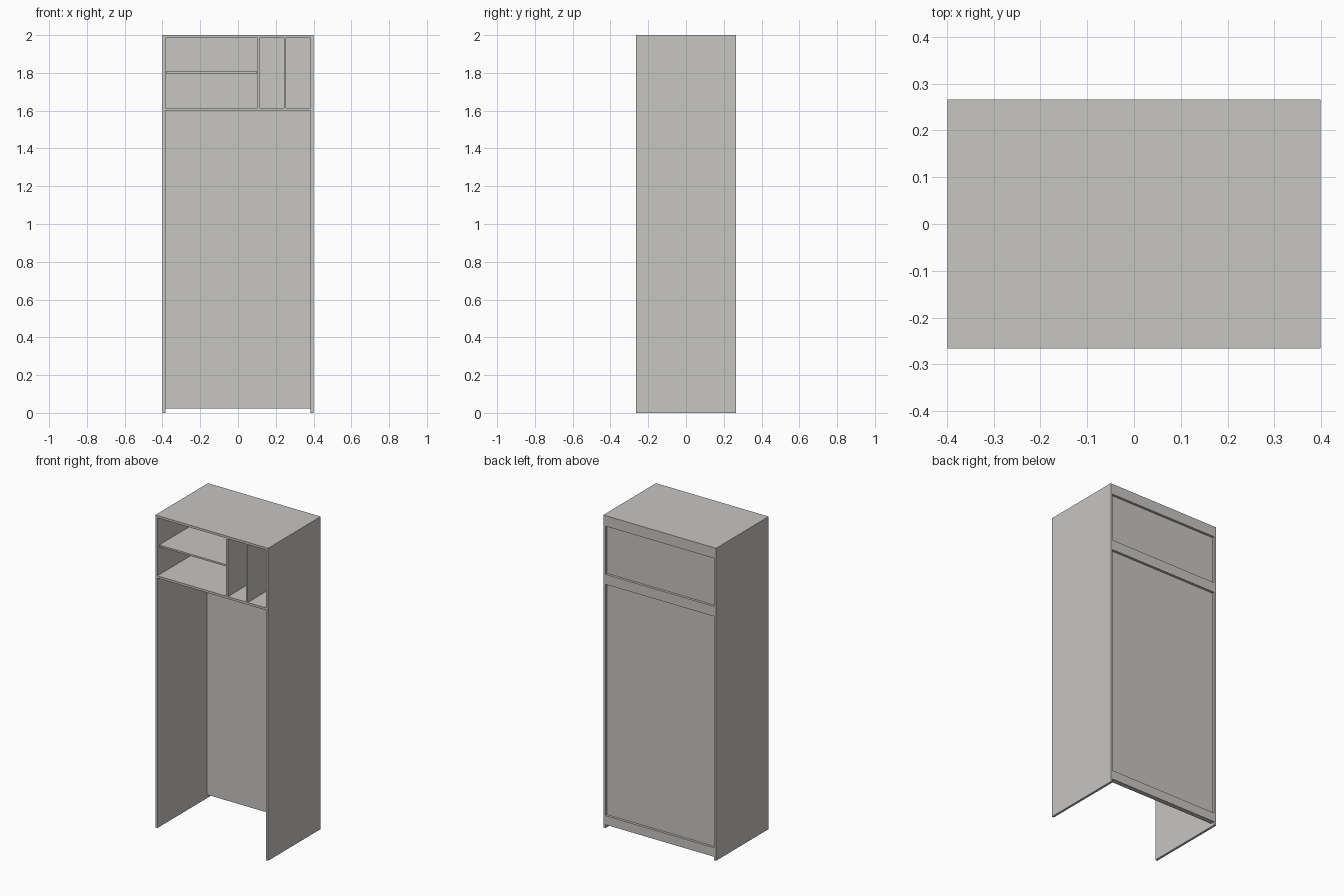
import bpy
import bmesh

if "Cube" in bpy.data.objects:
    bpy.data.objects.remove(bpy.data.objects["Cube"])

W, D, H = 0.399, 0.266, 2.0      # half width, half depth, height
T = 0.0145                       # board thickness
IN = W - T                       # inner face of the sides
RAIL_Y = D - 0.016               # front of the back rails
PANEL_Y = RAIL_Y - 0.014         # front of the back panel

mat = bpy.data.materials.new("warm grey board")
mat.diffuse_color = (0.575, 0.563, 0.545, 1)
mat.use_nodes = True
mat.node_tree.nodes["Principled BSDF"].inputs["Base Color"].default_value = mat.diffuse_color


def board(name, x, y, z):
    """Box spanning the given (min, max) ranges."""
    bm = bmesh.new()
    bmesh.ops.create_cube(bm, size=1)
    for v in bm.verts:
        v.co = [r[0] if c < 0 else r[1] for c, r in zip(v.co, (x, y, z))]
    me = bpy.data.meshes.new(name)
    bm.to_mesh(me)
    bm.free()
    me.materials.append(mat)
    ob = bpy.data.objects.new(name, me)
    bpy.context.collection.objects.link(ob)
    return ob


# Carcass
board("left_side", (-W, -IN), (-D, D), (0, H))
board("right_side", (IN, W), (-D, D), (0, H))
board("top_board", (-IN, IN), (-D, D), (H - T, H))
board("compartment_floor", (-IN, IN), (-D, PANEL_Y), (1.6, 1.6 + T))

# Upright dividers and loose shelf in the top compartment
for name, x in (("left_divider", 0.103), ("right_divider", 0.243)):
    board(name, (x, x + 0.012), (-D, PANEL_Y), (1.6 + T, H - T))
board("small_shelf", (-IN + 0.003, 0.1), (-D + 0.015, PANEL_Y), (1.796, 1.807))

# Back panel, with rails behind it that frame two recesses
board("back_panel", (-IN, IN), (PANEL_Y, RAIL_Y), (0.022, H - T))
for name, lo, hi in (("bottom_rail", 0.022, 0.08),
                     ("middle_rail", 1.56, 1.624),
                     ("top_rail", 1.932, H - T)):
    board(name, (-IN, IN), (RAIL_Y, D), (lo, hi))
